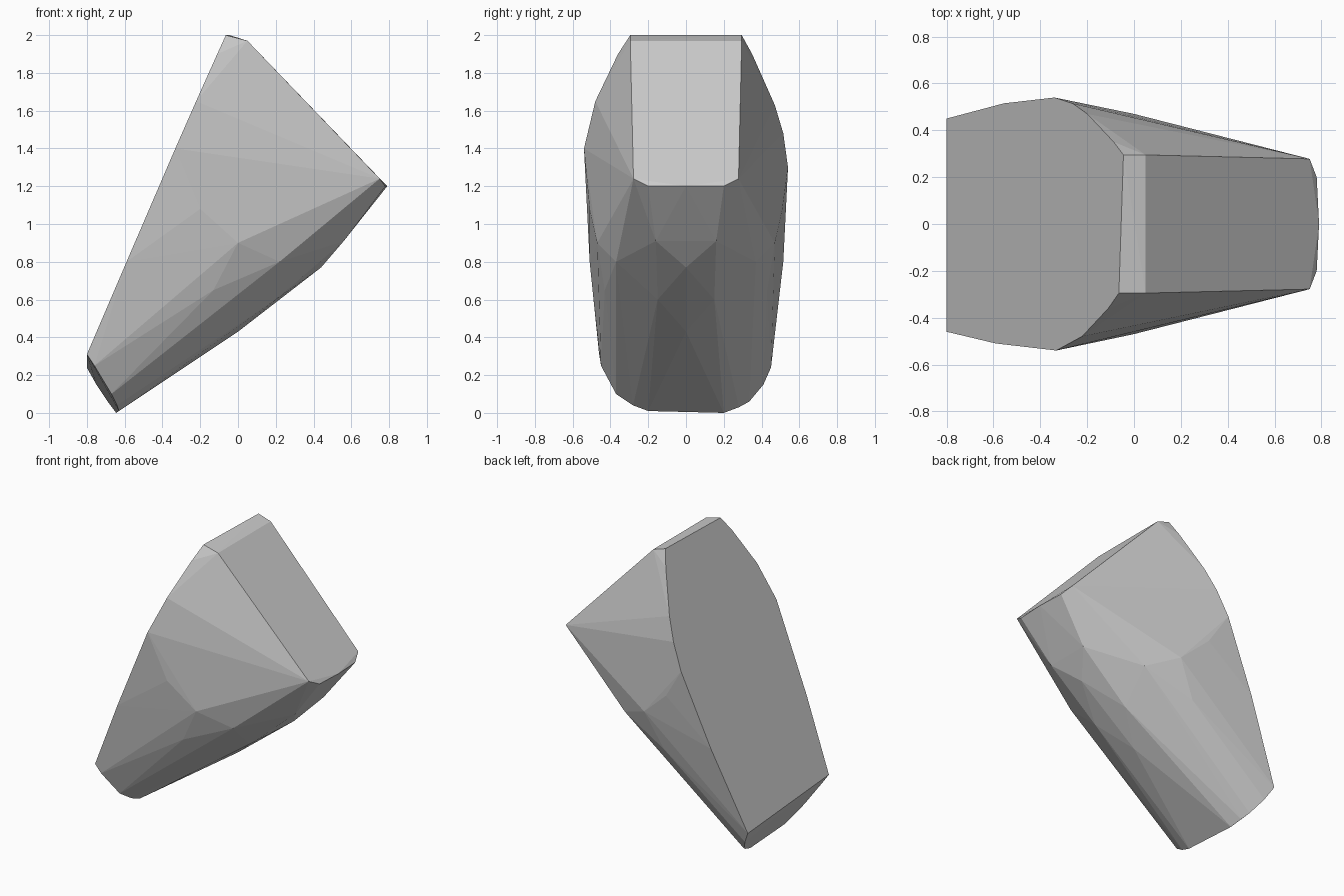
import bpy, bmesh, math

if "Cube" in bpy.data.objects:
    bpy.data.objects.remove(bpy.data.objects["Cube"])

stone = bpy.data.materials.new("plain grey")
stone.diffuse_color = (0.6, 0.6, 0.6, 1)
stone.use_nodes = True
stone.node_tree.nodes["Principled BSDF"].inputs["Base Color"].default_value = stone.diffuse_color


def back_x(y, z):
    """Depth of the flat slanted back at a given width and height."""
    return -0.8 + 0.432 * (z - 0.275) + 0.033 * y


# Outline of the flat back (y, z), both sides
left_back = [(-.295, 2), (-.36, 1.9), (-.48, 1.65), (-.54, 1.4), (-.51, .8), (-.46, .31)]
right_back = [(.295, 2), (.35, 1.9), (.47, 1.63), (.515, 1.48), (.54, 1.3), (.515, .8), (.45, .24)]
points = [(back_x(y, z), y, z) for y, z in left_back + right_back]

# Rounded lower end
points += [(-.76, -.45, .25), (-.67, -.37, .1), (-.64, -.28, .04), (-.63, -.2, .01),
           (-.75, .41, .15), (-.69, .335, .06), (-.665, .28, .03), (-.645, .2, 0)]

# Top ridge, sloping face tip, flanks and underside (mirrored)
for x, y, z in [(.05, .295, 1.97), (.75, .278, 1.24), (.78, .2, 1.2),
                (.56, .16, .91), (.44, .29, .95), (.22, .37, .8),
                (0, .47, .9), (-.2, .51, 1.08), (-.13, .43, .65),
                (-.14, .29, .46), (.2, .15, .6)]:
    points += [(x, y, z), (x, -y, z)]
# Keel along the middle
points += [(.79, 0, 1.2), (.44, 0, .77), (0, 0, .43)]

# Faceted convex block
bm = bmesh.new()
for p in points:
    bm.verts.new(p)
hull = bmesh.ops.convex_hull(bm, input=bm.verts)
unused = {g for g in hull["geom_interior"] + hull["geom_unused"] if isinstance(g, bmesh.types.BMVert)}
bmesh.ops.delete(bm, geom=list(unused), context="VERTS")
bmesh.ops.dissolve_limit(bm, angle_limit=math.radians(0.5), verts=bm.verts, edges=bm.edges)
bmesh.ops.recalc_face_normals(bm, faces=bm.faces)
mesh = bpy.data.meshes.new("faceted_block")
bm.to_mesh(mesh)
bm.free()
mesh.materials.append(stone)
block = bpy.data.objects.new("faceted_block", mesh)
bpy.context.collection.objects.link(block)
